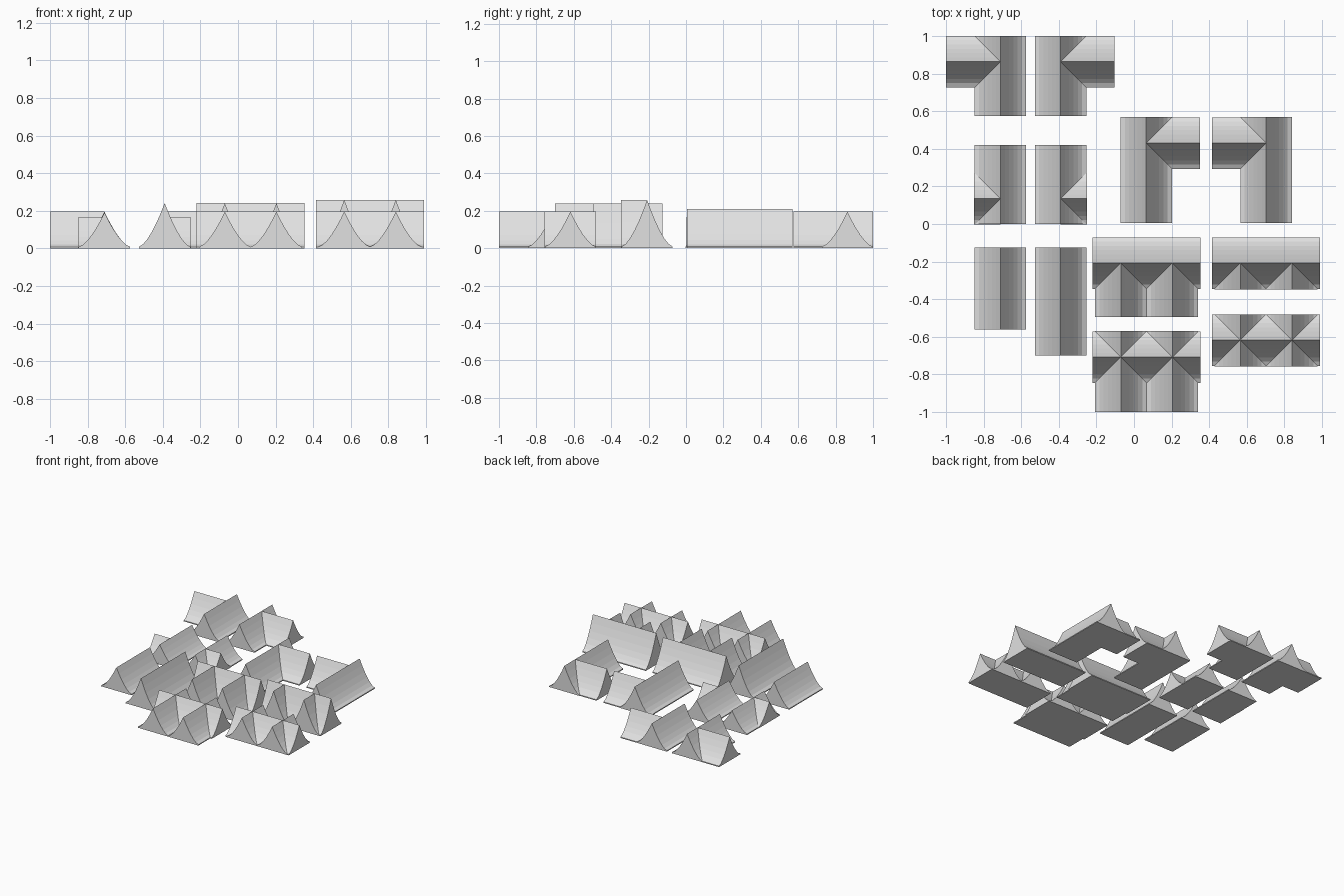
import bpy
import bmesh
from mathutils import Vector

cube = bpy.data.objects.get("Cube")
if cube:
    bpy.data.objects.remove(cube, do_unlink=True)

GREY = (0.75, 0.75, 0.75, 1)
mat = bpy.data.materials.new("plain grey")
mat.use_nodes = True
mat.diffuse_color = GREY
mat.node_tree.nodes["Principled BSDF"].inputs["Base Color"].default_value = GREY

HALF = 0.137    # half width of every roof span
EAVE = 0.008    # thickness of the eave edge
STEPS = 6       # strips in each curved slope


def span(bm, axis, ridge, start, end, height):
    """Closed roof span with concave slopes, its ridge running along x or y."""
    side = [(HALF * i / STEPS, EAVE + (height - EAVE) * (1 - i / STEPS) ** 1.55)
            for i in range(STEPS + 1)]
    outline = [(-HALF, 0)] + [(-o, z) for o, z in reversed(side)] + side[1:] + [(HALF, 0)]

    def place(o, z, along):
        return (along, ridge + o, z) if axis == "x" else (ridge + o, along, z)

    face = bm.faces.new([bm.verts.new(place(o, z, start)) for o, z in outline])
    grown = bmesh.ops.extrude_face_region(bm, geom=[face], use_keep_orig=True)
    move = Vector((end - start, 0, 0) if axis == "x" else (0, end - start, 0))
    verts = [g for g in grown["geom"] if isinstance(g, bmesh.types.BMVert)]
    bmesh.ops.translate(bm, verts=verts, vec=move)


def roof(name, height, *spans):
    bm = bmesh.new()
    for axis, ridge, start, end in spans:
        span(bm, axis, ridge, start, end, height)
    bmesh.ops.recalc_face_normals(bm, faces=bm.faces)
    mesh = bpy.data.meshes.new(name)
    bm.to_mesh(mesh)
    bm.free()
    mesh.materials.append(mat)
    bpy.context.collection.objects.link(bpy.data.objects.new(name, mesh))


# Corner roofs with a long side wing
roof("corner_roof_right", 0.195, ("y", -0.71, 0.575, 1.0), ("x", 0.863, -1.0, -0.71))
roof("corner_roof_left", 0.195, ("y", -0.39, 0.575, 1.0), ("x", 0.863, -0.39, -0.105))
roof("tall_corner_roof_left", 0.21, ("y", 0.065, 0.005, 0.57), ("x", 0.43, 0.065, 0.35))
roof("tall_corner_roof_right", 0.21, ("y", 0.703, 0.005, 0.57), ("x", 0.43, 0.415, 0.703))

# Low roofs with a flush side gable
roof("side_gable_roof_right", 0.165, ("y", -0.71, 0, 0.42), ("x", 0.135, -0.85, -0.71))
roof("side_gable_roof_left", 0.165, ("y", -0.39, 0, 0.42), ("x", 0.135, -0.39, -0.25))

# Plain straight roofs
roof("short_straight_roof", 0.19, ("y", -0.71, -0.56, -0.125))
roof("long_straight_roof", 0.24, ("y", -0.39, -0.7, -0.125))

# Wide roofs, each with a pair of cross gables
for name, height, left, ridge, front, back in (
        ("double_wing_roof", 0.24, -0.22, -0.208, -0.495, -0.208),
        ("double_gable_roof", 0.258, 0.415, -0.208, -0.347, -0.208),
        ("double_cross_wing_roof", 0.195, -0.22, -0.708, -1.0, -0.57),
        ("double_cross_gable_roof", 0.195, 0.415, -0.618, -0.757, -0.48)):
    middle = left + 0.287
    roof(name, height, ("x", ridge, left, left + 0.574),
         *[("y", middle + s * HALF, front, back) for s in (-1, 1)])
